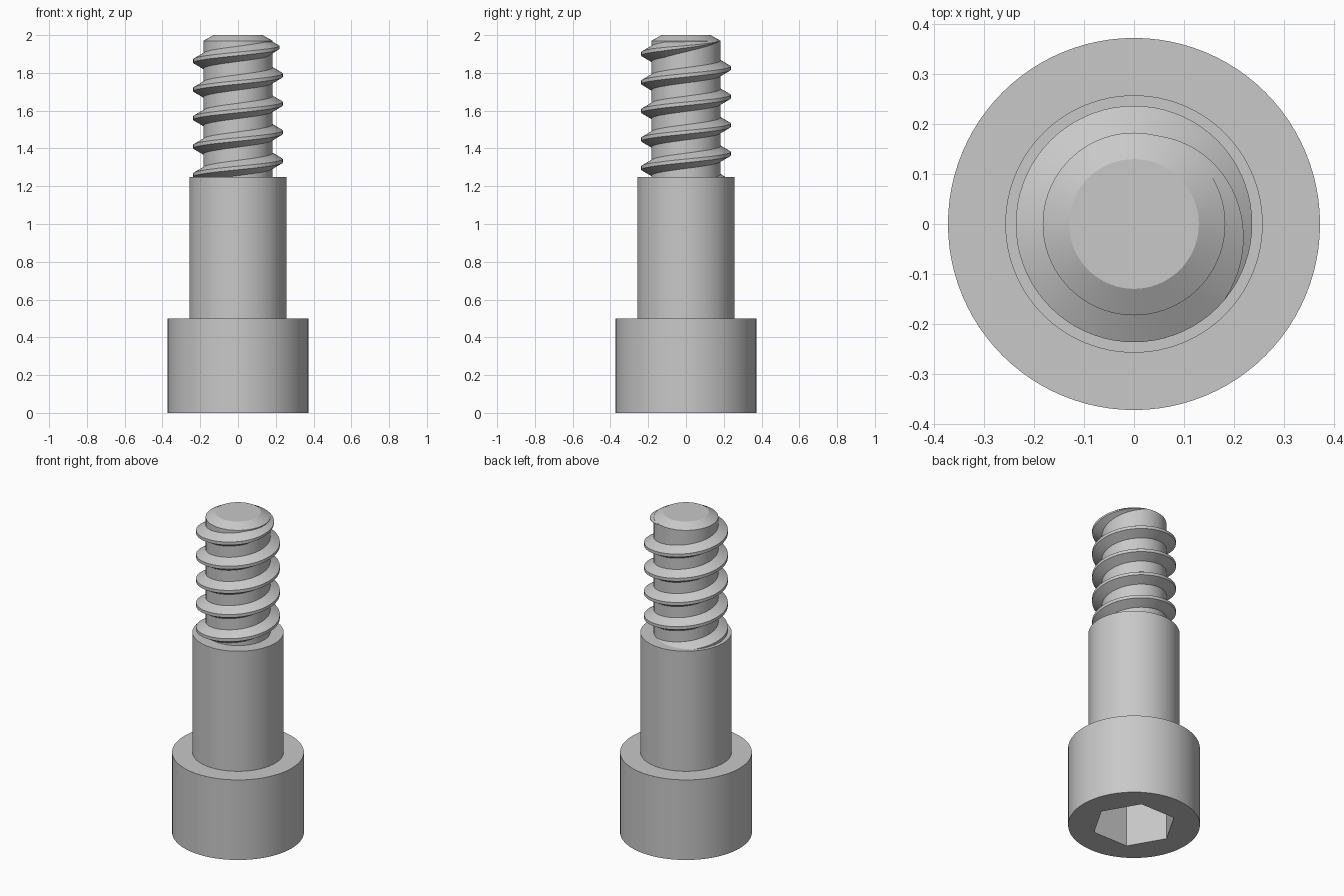
import bpy, bmesh, math

cube = bpy.data.objects.get("Cube")
if cube:
    bpy.data.objects.remove(cube)

steel = bpy.data.materials.new("grey steel")
steel.use_nodes = True
GREY = (0.58, 0.58, 0.58, 1)
steel.diffuse_color = GREY
steel.node_tree.nodes["Principled BSDF"].inputs["Base Color"].default_value = GREY

SEGMENTS = 96
CORE, CREST = 0.183, 0.237


def finish(name, bm):
    bmesh.ops.recalc_face_normals(bm, faces=bm.faces)
    mesh = bpy.data.meshes.new(name)
    bm.to_mesh(mesh)
    bm.free()
    mesh.materials.append(steel)
    obj = bpy.data.objects.new(name, mesh)
    bpy.context.collection.objects.link(obj)
    bpy.ops.object.select_all(action="DESELECT")
    obj.select_set(True)
    bpy.context.view_layer.objects.active = obj
    bpy.ops.object.shade_smooth_by_angle(angle=math.radians(25))


def bridge(bm, a, b, closed=True):
    for i in range(len(a)):
        j = (i + 1) % len(a)
        bm.faces.new((a[i], a[j], b[j], b[i]))


def ring(bm, radius, z, hexagon=False):
    verts = []
    for i in range(SEGMENTS):
        t = math.tau * i / SEGMENTS
        r = radius
        if hexagon:
            r *= math.cos(math.pi / 6) / math.cos(t % (math.pi / 3) - math.pi / 6)
        verts.append(bm.verts.new((r * math.cos(t), r * math.sin(t), z)))
    return verts


def lathe(name, profile):
    bm = bmesh.new()
    rings = [ring(bm, *p) for p in profile]
    for a, b in zip(rings, rings[1:]):
        bridge(bm, a, b)
    bm.faces.new(rings[0])
    bm.faces.new(rings[-1])
    finish(name, bm)


# Head with hex socket, shoulder and chamfered threaded core in one turned body
lathe("screw_body", [
    (0.24, 0.28, True), (0.24, 0, True),
    (0.373, 0), (0.373, 0.5),
    (0.258, 0.5), (0.258, 1.25),
    (CORE, 1.25), (CORE, 1.97), (0.13, 2)])


# Right-handed helical ridge that fades into the core at the tip
def thread(name, pitch=0.151, z_left=1.863, turns=5, end=75, fade=115):
    bm = bmesh.new()
    sections = []
    start = -180 - 360 * turns
    for deg in range(start, end + 1, 5):
        t = math.radians(deg)
        z = z_left + pitch * (deg + 180) / 360
        k = max(0.01, min(1, (end - deg) / fade))
        depth = (CREST - CORE) * k
        flat = pitch / 16 * k
        base = flat + depth * math.tan(math.pi / 6)
        outline = [(CORE - 0.01, -base), (CORE, -base), (CORE + depth, -flat),
                   (CORE + depth, flat), (CORE, base), (CORE - 0.01, base)]
        sections.append([bm.verts.new((r * math.cos(t), r * math.sin(t), z + dz))
                         for r, dz in outline])
    for a, b in zip(sections, sections[1:]):
        bridge(bm, a, b)
    bm.faces.new(sections[0])
    bm.faces.new(sections[-1])
    finish(name, bm)


thread("screw_thread")
